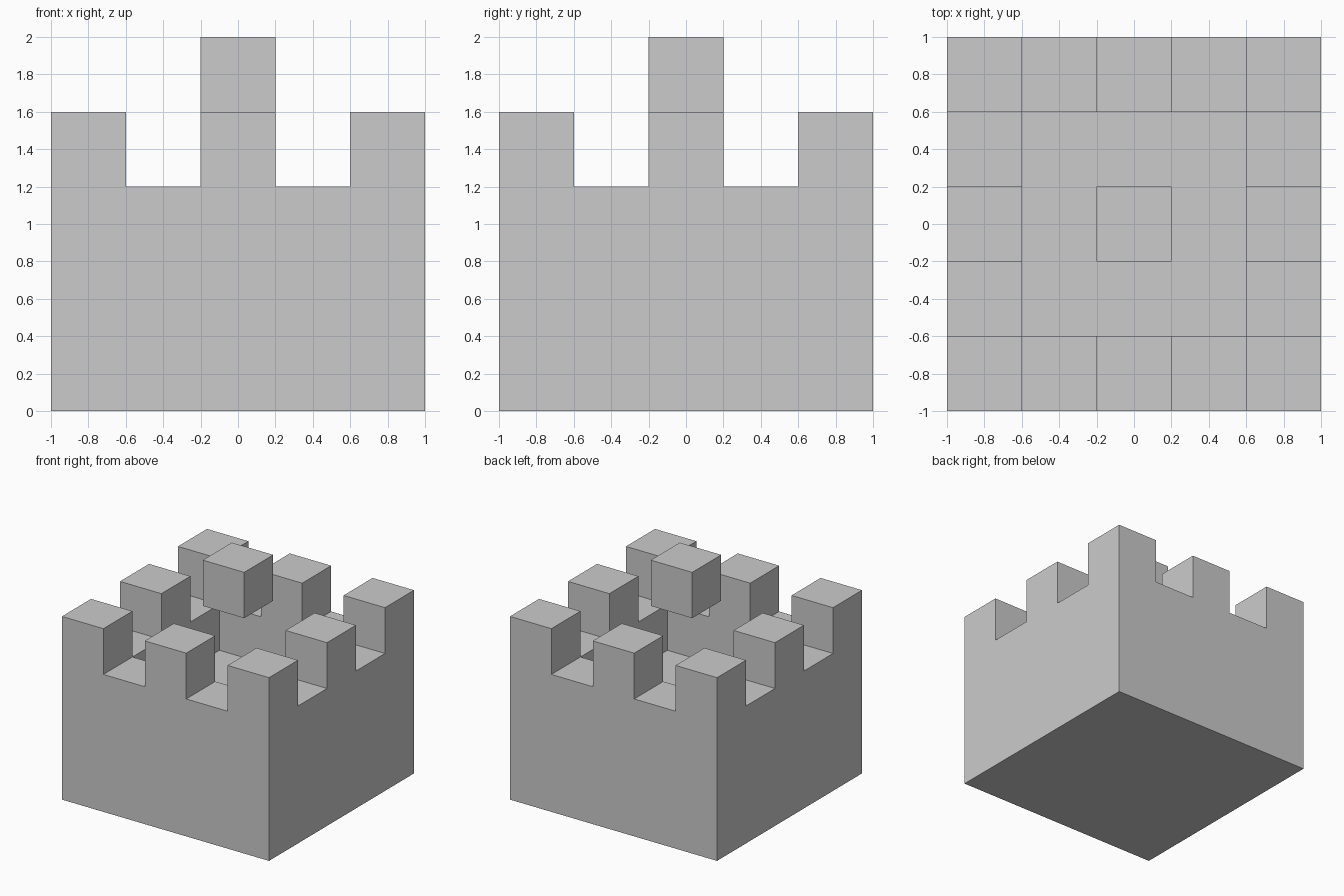
import bpy, bmesh
from mathutils import Vector

if "Cube" in bpy.data.objects:
    bpy.data.objects.remove(bpy.data.objects["Cube"])

S = 0.4   # every feature sits on a 5 x 5 grid of 0.4 cells


def blocks(name, cells):
    """One clean flat-faced mesh from the outer skin of a set of grid cells."""
    bm = bmesh.new()
    for c in cells:
        for axis in range(3):
            for sign in (-1, 1):
                n = [0, 0, 0]
                n[axis] = sign
                if tuple(a + b for a, b in zip(c, n)) in cells:
                    continue
                u, v = (axis + 1) % 3, (axis + 2) % 3
                corners = []
                for du, dv in ((-1, -1), (1, -1), (1, 1), (-1, 1))[::sign]:
                    p = Vector((c[0], c[1], c[2] + 0.5))
                    p[axis] += sign / 2
                    p[u] += du / 2
                    p[v] += dv / 2
                    corners.append(bm.verts.new(p * S))
                bm.faces.new(corners)
    bmesh.ops.remove_doubles(bm, verts=bm.verts, dist=1e-4)
    bmesh.ops.dissolve_limit(bm, angle_limit=0.01, verts=bm.verts, edges=bm.edges)
    mesh = bpy.data.meshes.new(name)
    bm.to_mesh(mesh)
    bm.free()
    obj = bpy.data.objects.new(name, mesh)
    bpy.context.collection.objects.link(obj)
    return obj


def height(x, y):
    if max(abs(x), abs(y)) < 2:
        return 2                                  # sunken courtyard floor
    return 4 if x % 2 == 0 and y % 2 == 0 else 3  # battlement or gap


# Tower with courtyard and eight battlements
R = range(-2, 3)
blocks("tower", {(x, y, z) for x in R for y in R for z in range(height(x, y))})

# Cube hovering over the courtyard
blocks("floating_cube", {(0, 0, 4)})
